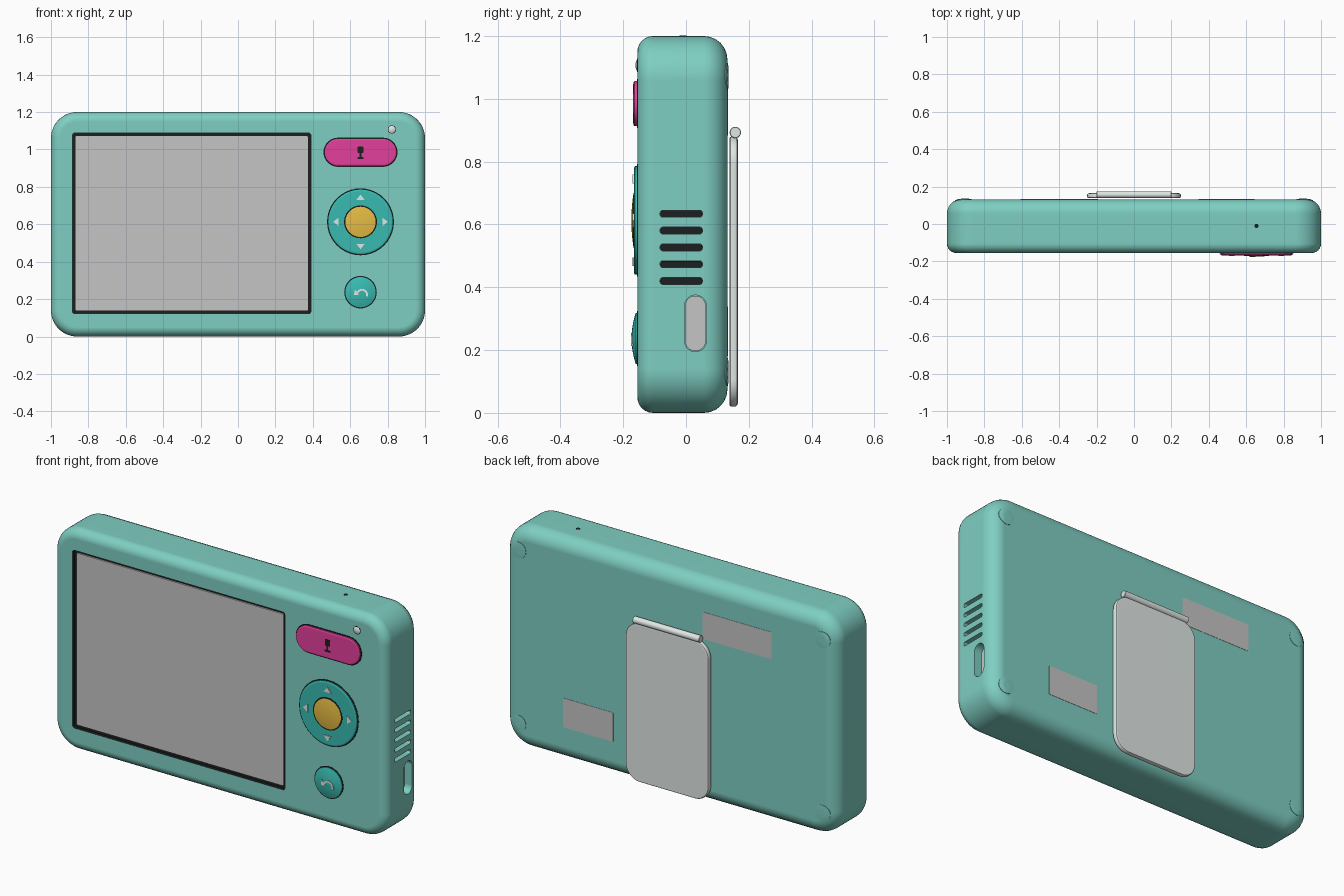
import bpy, bmesh, math

if "Cube" in bpy.data.objects:
    bpy.data.objects.remove(bpy.data.objects["Cube"])


def material(name, rgb):
    m = bpy.data.materials.new(name)
    m.diffuse_color = (*rgb, 1)
    m.use_nodes = True
    m.node_tree.nodes["Principled BSDF"].inputs["Base Color"].default_value = m.diffuse_color
    return m


BODY = material("soft_teal", (0.21, 0.62, 0.54))
TEAL = material("deep_teal", (0.04, 0.50, 0.44))
PINK = material("pink", (0.77, 0.05, 0.33))
YELLOW = material("yellow", (0.84, 0.53, 0.06))
GREY = material("mid_grey", (0.56, 0.56, 0.56))
LIGHT = material("light_grey", (0.75, 0.81, 0.79))
DARK = material("near_black", (0.012, 0.013, 0.014))

# (u, v, depth) to world: facing front/back, facing sideways, facing up
FRONT = lambda u, v, d: (u, d, v)
SIDE = lambda u, v, d: (d, u, v)
TOP = lambda u, v, d: (u, v, d)


def finish(name, bm, mat):
    bmesh.ops.remove_doubles(bm, verts=bm.verts, dist=1e-5)
    bmesh.ops.recalc_face_normals(bm, faces=bm.faces)
    me = bpy.data.meshes.new(name)
    bm.to_mesh(me)
    bm.free()
    me.materials.append(mat)
    ob = bpy.data.objects.new(name, me)
    bpy.context.collection.objects.link(ob)
    return ob


def smooth(ob):
    bpy.ops.object.select_all(action='DESELECT')
    bpy.context.view_layer.objects.active = ob
    ob.select_set(True)
    bpy.ops.object.shade_smooth_by_angle(angle=math.radians(35))
    ob.modifiers.new("even_normals", 'WEIGHTED_NORMAL').keep_sharp = True
    return ob


def slab(name, cu, cv, w, h, r, profile, mat, place=FRONT, seg=10, shade=True):
    """Rounded rectangle lofted through (depth, inset) steps and capped."""
    bm = bmesh.new()
    loops = []
    for d, inset in profile:
        rad = max(r - inset, 0.0005)
        a, b = w / 2 - inset - rad, h / 2 - inset - rad
        loop = []
        for k, (su, sv) in enumerate(((1, 1), (-1, 1), (-1, -1), (1, -1))):
            for i in range(seg + 1):
                t = math.pi / 2 * (k + i / seg)
                loop.append(bm.verts.new(place(cu + su * a + rad * math.cos(t),
                                               cv + sv * b + rad * math.sin(t), d)))
        loops.append(loop)
    n = len(loops[0])
    for p, q in zip(loops, loops[1:]):
        for i in range(n):
            bm.faces.new((p[i], p[(i + 1) % n], q[(i + 1) % n], q[i]))
    bm.faces.new(loops[0])
    bm.faces.new(loops[-1])
    ob = finish(name, bm, mat)
    return smooth(ob) if shade else ob


def disc(name, cu, cv, r, profile, mat, place=FRONT):
    return slab(name, cu, cv, 2 * r, 2 * r, r, profile, mat, place)


def dome(base, side, top, r, steps=8):
    """Profile of a button with straight sides and a gently domed face."""
    return [(base, 0)] + [(side + (top - side) * (1 - (1 - i / steps) ** 2), r * i / steps)
                          for i in range(steps + 1)]


def plate(name, pts, d0, d1, mat):
    """Flat polygon in x, z extruded in y."""
    bm = bmesh.new()
    a = [bm.verts.new((x, d0, z)) for x, z in pts]
    b = [bm.verts.new((x, d1, z)) for x, z in pts]
    n = len(pts)
    bm.faces.new(a)
    bm.faces.new(b)
    for i in range(n):
        bm.faces.new((a[i], a[(i + 1) % n], b[(i + 1) % n], b[i]))
    return finish(name, bm, mat)


# Case: small fillet in front, larger fillet behind
Y0, Y1, RF, RB, RC = -0.155, 0.132, 0.05, 0.075, 0.14
quarter = [math.pi / 2 * i / 6 for i in range(7)]
profile = [(Y0 + RF * (1 - math.sin(t)), RF * (1 - math.cos(t))) for t in reversed(quarter)]
profile += [(Y1 - RB * (1 - math.sin(t)), RB * (1 - math.cos(t))) for t in quarter]
case = slab("case", 0, 0.6, 2, 1.2, RC, profile, BODY, seg=12, shade=False)

# Recesses: screen, side vents, side port
SX, SZ, SW, SH = -0.2475, 0.605, 1.275, 0.965
VENTS = [0.42 + 0.0535 * i for i in range(5)]
cutters = [slab("screen_cutter", SX, SZ, SW, SH, 0.012, [(-0.3, 0), (-0.138, 0)], DARK, seg=3, shade=False),
           slab("port_cutter", 0.03, 0.285, 0.07, 0.18, 0.035, [(0.95, 0), (1.1, 0)], BODY, SIDE, shade=False)]
for z in VENTS:
    cutters.append(slab("vent_cutter", -0.015, z, 0.135, 0.022, 0.008,
                        [(0.965, 0), (1.1, 0)], BODY, SIDE, 3, False))
bpy.context.view_layer.objects.active = case
case.data.materials.append(DARK)
for c in cutters:
    mod = case.modifiers.new("recess", 'BOOLEAN')
    mod.operation, mod.solver, mod.object = 'DIFFERENCE', 'EXACT', c
    mod.material_mode = 'TRANSFER'
    bpy.ops.object.modifier_apply(modifier=mod.name)
for c in cutters:
    bpy.data.objects.remove(c)
smooth(case)

# Screen glass and recess floors
slab("screen", SX, SZ, SW - 0.032, SH - 0.032, 0.006, [(-0.136, 0), (-0.146, 0)], GREY, seg=2)
slab("port_floor", 0.03, 0.285, 0.066, 0.176, 0.033, [(0.948, 0), (0.957, 0)], GREY, SIDE)
for z in VENTS:
    slab("vent_floor", -0.015, z, 0.134, 0.0215, 0.008, [(0.963, 0), (0.972, 0)], DARK, SIDE, 3)
disc("microphone_hole", 0.655, -0.01, 0.011, [(1.195, 0), (1.201, 0)], DARK, TOP)

# Pink record button with microphone symbol
PX, PZ = 0.655, 0.985
slab("record_button_gap", PX, PZ, 0.396, 0.156, 0.078, [(-0.15, 0), (-0.1565, 0)], DARK)
slab("record_button", PX, PZ, 0.384, 0.144, 0.072,
     [(-0.15, 0), (-0.164, 0), (-0.1665, 0.003), (-0.168, 0.009)], PINK)
for part, z, w, h in (("head", 0.999, 0.03, 0.036), ("stem", 0.968, 0.009, 0.03), ("base", 0.954, 0.034, 0.009)):
    slab("symbol_" + part, PX, z, w, h, 0.004, [(-0.165, 0), (-0.1695, 0)], DARK, seg=3)

# Direction pad with four arrows and a yellow centre
DX, DZ = 0.655, 0.613
disc("pad_gap", DX, DZ, 0.179, [(-0.15, 0), (-0.1565, 0)], DARK)
disc("direction_pad", DX, DZ, 0.173, [(-0.15, 0), (-0.162, 0), (-0.1645, 0.003), (-0.166, 0.01)], TEAL)
disc("centre_gap", DX, DZ, 0.088, [(-0.16, 0), (-0.1668, 0)], DARK)
disc("centre_button", DX, DZ, 0.081, dome(-0.16, -0.168, -0.174, 0.081), YELLOW)
for k in range(4):
    ca, sa = math.cos(k * math.pi / 2), math.sin(k * math.pi / 2)
    pts = [(DX + u * ca - v * sa, DZ + u * sa + v * ca)
           for u, v in ((0.146, 0), (0.118, 0.022), (0.118, -0.022))]
    plate("pad_arrow", pts, -0.163, -0.171, LIGHT)

# Back button with curved arrow
BX, BZ = 0.655, 0.237
disc("back_button_gap", BX, BZ, 0.087, [(-0.15, 0), (-0.1565, 0)], DARK)
disc("back_button", BX, BZ, 0.081, dome(-0.15, -0.160, -0.1735, 0.081), TEAL)
arc = [math.pi * (-0.1 + 0.95 * i / 10) for i in range(11)]
ring = [(BX + 0.008 + r * math.cos(t), BZ - 0.014 + r * math.sin(t))
        for r, ts in ((0.032, arc), (0.022, arc[::-1])) for t in ts]
plate("back_symbol_curve", ring, -0.168, -0.175, LIGHT)
plate("back_symbol_head", [(BX - 0.036, BZ - 0.016), (BX - 0.03, BZ + 0.014), (BX - 0.006, BZ - 0.013)],
      -0.168, -0.1752, LIGHT)

# Status light
disc("status_light_gap", 0.823, 1.107, 0.022, [(-0.15, 0), (-0.156, 0)], DARK)
disc("status_light", 0.823, 1.107, 0.019, dome(-0.15, -0.156, -0.161, 0.019), LIGHT)

# Rear stand and hinge rod
slab("stand", 0, 0.45, 0.5, 0.86, 0.085,
     [(0.138, 0.006), (0.141, 0.001), (0.146, 0), (0.157, 0), (0.162, 0.003), (0.165, 0.01)], LIGHT)
disc("stand_hinge", 0.157, 0.893, 0.018, [(-0.2, 0.002), (-0.198, 0), (0.198, 0), (0.2, 0.002)], LIGHT, SIDE)

# Rear labels
for name, x, z, w, h in (("upper_label", -0.40, 0.957, 0.413, 0.147), ("lower_label", 0.494, 0.26, 0.30, 0.158)):
    slab(name, x, z, w, h, 0.001, [(0.13, 0), (0.1335, 0)], GREY, seg=1)


def back_height(x, z):
    """Height of the rear surface of the case."""
    a, b = abs(x) - (1 - RC), abs(z - 0.6) - (0.6 - RC)
    edge = RC - math.hypot(max(a, 0), max(b, 0)) - min(max(a, b), 0)
    over = max(RB - edge, 0)
    return Y1 - RB + math.sqrt(max(RB * RB - over * over, 0))


# Corner plugs that follow the rear surface
for sx in (-1, 1):
    for sz in (-1, 1):
        bm = bmesh.new()
        cx, cz = sx * 0.912, 0.6 + sz * 0.47
        rings = []
        for r, lift in ((0.044, -0.006), (0.044, 0.002), (0.03, 0.003), (0.015, 0.003)):
            pts = [(cx + r * math.cos(t * math.pi / 14), cz + r * math.sin(t * math.pi / 14)) for t in range(28)]
            rings.append([bm.verts.new((x, back_height(x, z) + lift, z)) for x, z in pts])
        for p, q in zip(rings, rings[1:]):
            for i in range(28):
                bm.faces.new((p[i], p[(i + 1) % 28], q[(i + 1) % 28], q[i]))
        bm.faces.new(rings[-1])
        smooth(finish("corner_plug", bm, BODY))
